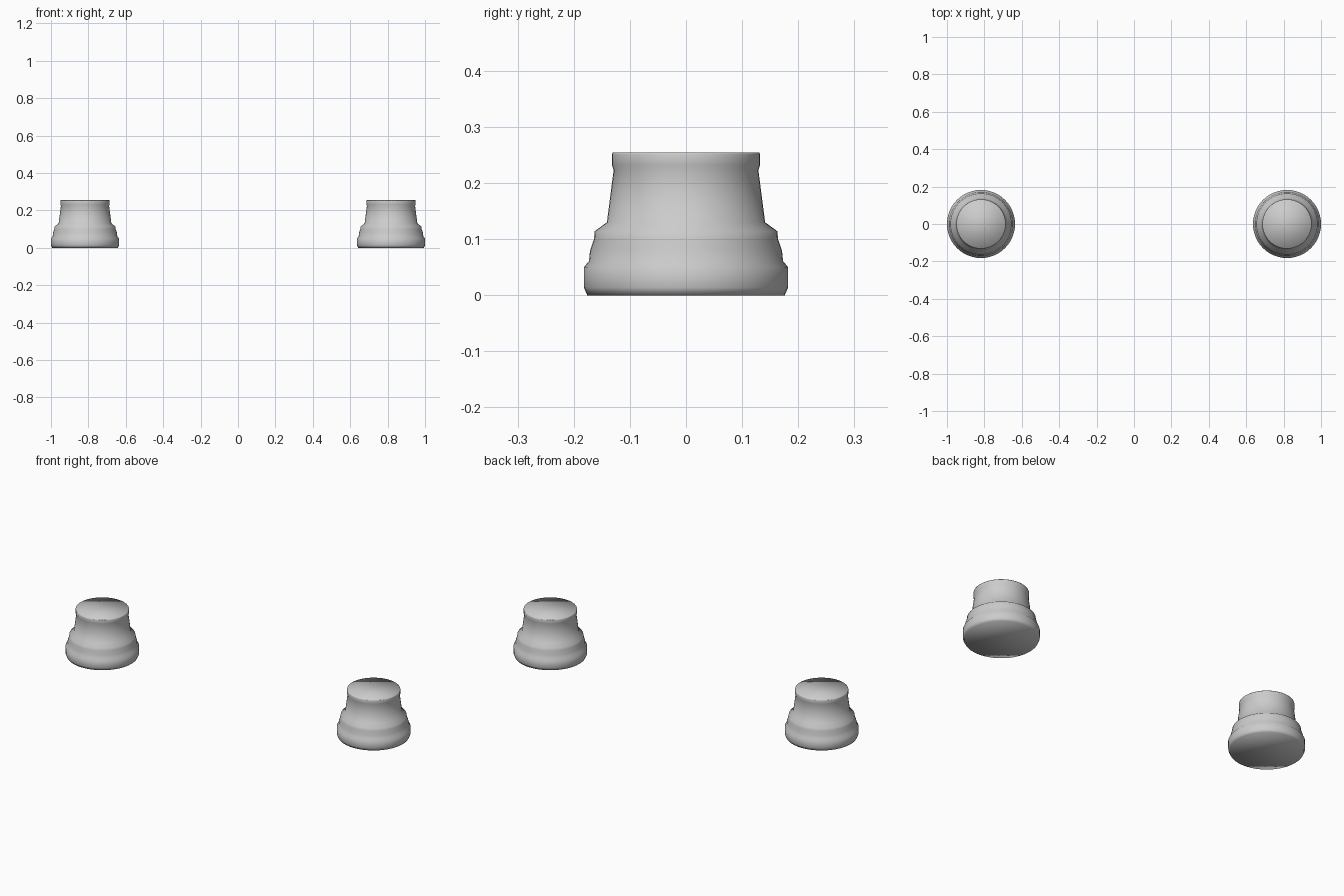
import bpy
import bmesh
from math import cos, sin, tau

cube = bpy.data.objects.get("Cube")
if cube:
    bpy.data.objects.remove(cube, do_unlink=True)

# Plain grey finish
grey = bpy.data.materials.new("grey")
grey.use_nodes = True
colour = (0.6, 0.6, 0.6, 1)
grey.diffuse_color = colour
grey.node_tree.nodes["Principled BSDF"].inputs["Base Color"].default_value = colour

# Stepped foot outline: radius, height
PROFILE = [
    (0.176, 0.0), (0.182, 0.014), (0.182, 0.05), (0.173, 0.061),
    (0.171, 0.08), (0.164, 0.1), (0.163, 0.114), (0.141, 0.13),
    (0.129, 0.223), (0.132, 0.232), (0.132, 0.251), (0.131, 0.254),
]
SIDES = 48


def turned_foot(name, x):
    """Turn the outline about a vertical axis and close both ends."""
    bm = bmesh.new()
    rings = [[bm.verts.new((r * cos(tau * i / SIDES), r * sin(tau * i / SIDES), z))
              for i in range(SIDES)] for r, z in PROFILE]
    for low, high in zip(rings, rings[1:]):
        for i in range(SIDES):
            j = (i + 1) % SIDES
            bm.faces.new((low[i], low[j], high[j], high[i]))
    bm.faces.new(rings[0][::-1])
    bm.faces.new(rings[-1])
    for face in bm.faces:
        face.smooth = True
    mesh = bpy.data.meshes.new(name)
    bm.to_mesh(mesh)
    bm.free()
    mesh.materials.append(grey)
    foot = bpy.data.objects.new(name, mesh)
    foot.location.x = x
    bpy.context.collection.objects.link(foot)


# Matching pair of feet
for side, sign in (("left", 1), ("right", -1)):
    turned_foot(side + "_foot", sign * 0.818)
